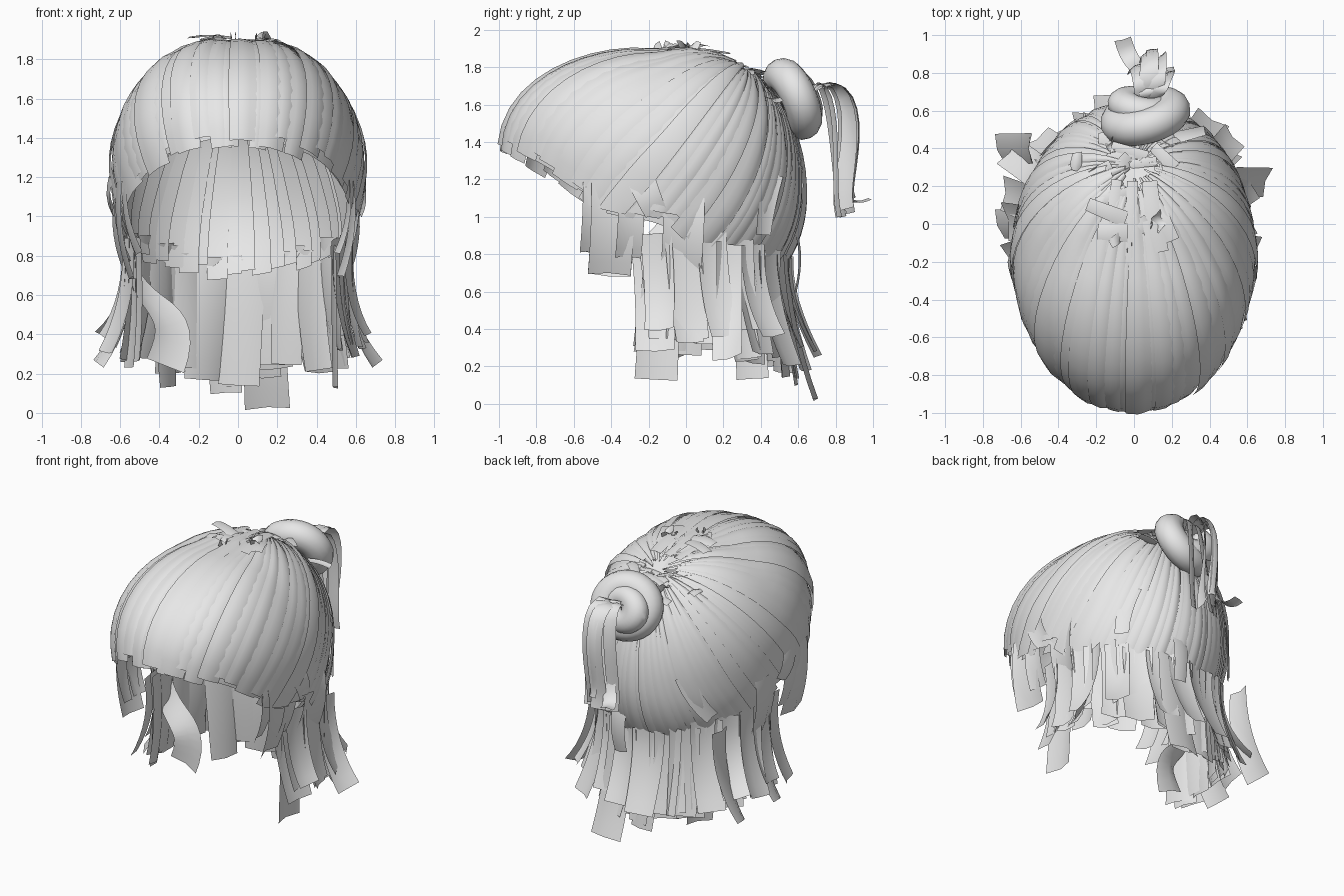
import bpy, bmesh, math, random
from mathutils import Vector, Matrix

random.seed(7)
R = random.uniform
if "Cube" in bpy.data.objects:
    bpy.data.objects.remove(bpy.data.objects["Cube"])

mat = bpy.data.materials.new("light grey hair")
mat.use_nodes = True
grey = (0.8, 0.8, 0.8, 1)
mat.diffuse_color = grey
mat.node_tree.nodes["Principled BSDF"].inputs["Base Color"].default_value = grey


def finish(name, bm):
    mesh = bpy.data.meshes.new(name)
    bm.to_mesh(mesh)
    bm.free()
    mesh.materials.append(mat)
    for p in mesh.polygons:
        p.use_smooth = True
    ob = bpy.data.objects.new(name, mesh)
    bpy.context.collection.objects.link(ob)


def grid(bm, rows):
    """Skin a list of equal-length point rows with quads."""
    vs = [[bm.verts.new(p) for p in row] for row in rows]
    for a, b in zip(vs, vs[1:]):
        for i in range(len(a) - 1):
            bm.faces.new((a[i], a[i + 1], b[i + 1], b[i]))


def bezier(pts, t):
    pts = [Vector(p) for p in pts]
    while len(pts) > 1:
        pts = [a.lerp(b, t) for a, b in zip(pts, pts[1:])]
    return pts[0]


def ribbon(bm, pts, side, width, twist=0.0, taper=0.8, bulge=0.12, n=9):
    """Hair card along a smooth path, slightly arched across its width."""
    rows = []
    for i in range(n):
        t = i / (n - 1)
        tan = (bezier(pts, min(1, t + .02)) - bezier(pts, max(0, t - .02))).normalized()
        s = Vector(side)
        s = (s - tan * s.dot(tan)).normalized()
        s = Matrix.Rotation(twist * t, 3, tan) @ s
        nrm = s.cross(tan)
        w = width * (1 + (taper - 1) * t)
        c = bezier(pts, t)
        rows.append([c - s * w / 2, c + nrm * w * bulge, c + s * w / 2])
    grid(bm, rows)


# Head shape: an egg with a raised brow and a full crown
def surface(d, k=1.0):
    x, y, z = d * k
    dy = y * (0.84 if y < 0 else 0.79)
    shear = -0.11 if y < 0 else -0.05 + 0.18 * max(0, z)
    return Vector((0.635 * x, -0.15 + dy, 1.15 + shear * dy + 0.735 * z))


RIM = [(-1, .22), (-.7, .06), (-.4, -.15), (.1, -.22), (.3, -.4), (1, -.49)]


def rim(phi):
    s = math.sin(phi)
    e = RIM[-1][1]
    for (a, ea), (b, eb) in zip(RIM, RIM[1:]):
        if a <= s <= b:
            e = ea + (eb - ea) * (s - a) / (b - a)
            break
    c = math.sqrt(1 - e * e)
    return Vector((math.cos(phi) * c, s * c, e))


CROWN = Vector((0, .58, .81)).normalized()


def on_cap(phi, t, k=1.0):
    r = rim(phi)
    ang = CROWN.angle(r)
    d = (CROWN * math.sin((1 - t) * ang) + r * math.sin(t * ang)) / math.sin(ang)
    # fill out the brow and the upper sides a little
    h = math.hypot(d.x, d.y)
    f = 1 + max(0, d.z) * (0.13 * abs(d.x) + 0.13 * h ** 3 * max(0, -d.y))
    return surface(d, k * f)


# Under-layer of the cap
bm = bmesh.new()
grid(bm, [[on_cap(math.tau * j / 72, i / 18, .975) for j in range(73)] for i in range(19)])
bmesh.ops.remove_doubles(bm, verts=bm.verts, dist=1e-4)
finish("cap_base", bm)

# Overlapping cap strands sweeping from the crown to the rim
bm = bmesh.new()
count = 58
for i in range(count):
    phi = math.tau * (i + R(-.25, .25)) / count
    half = R(.07, .11)
    lift, end, start = R(.985, 1.005), R(.97, 1.04), R(.02, .12)
    rows = []
    for j in range(15):
        t = start + (end - start) * j / 14
        rows.append([on_cap(phi + half * s, t, lift + .012 * (1 - abs(s)) - .008 * s)
                     for s in (-1, -.5, 0, .5, 1)])
    grid(bm, rows)
finish("cap_strands", bm)

# Inner strands seen through the face opening
bm = bmesh.new()
for i in range(22):
    phi = math.pi * (i + R(-.2, .2)) / 21
    end, k = R(1.03, 1.12), R(.935, .96)
    grid(bm, [[on_cap(phi + .1 * s, .25 + (end - .25) * j / 10, k + .012 * s)
               for s in (-1, 0, 1)] for j in range(11)])
finish("inner_strands", bm)

# Loose tufts around the crown, flat cards along the parting, flaps at the back
bm = bmesh.new()
for i in range(26):
    p = on_cap(R(0, math.tau), R(.04, .3), 1.01)
    q = p + Vector((R(-.22, .22), R(-.12, .12), R(-.03, .01)))
    ribbon(bm, [p, (p + q) / 2 + Vector((0, 0, .02)), q], (0.2, 1, 0), R(.05, .11), n=5)
for i in range(7):
    x = R(-.16, .16)
    ribbon(bm, [(x * 1.3, R(-.22, -.08), 1.89), (x, .02, 1.91), (x * .8, R(.12, .24), 1.87)],
           (1, 0, 0), R(.06, .12), n=5)
for phi in (.6, 2.4):
    ribbon(bm, [on_cap(phi, .6, 1.0), on_cap(phi, .75, 1.03), on_cap(phi + .1, .88, 1.05)],
           (-math.sin(phi), math.cos(phi), .3), .12, n=5)
finish("crown_tufts", bm)

# Side sweeps and locks in front of the ears
bm = bmesh.new()
for sx in (-1, 1):
    phi = -.28 if sx > 0 else math.pi + .28
    grid(bm, [[on_cap(phi + .09 * s, .12 + .9 * j / 14, 1.03 - .01 * abs(s))
               for s in (-1, 0, 1)] for j in range(15)])
    ribbon(bm, [(sx * .64, -.24, 1.2), (sx * .67, -.2, 1.1), (sx * .63, -.16, 1.02)],
           (0, 1, .4), .15, n=5)
    for y, top, low, w in ((-.48, 1.2, .81, .14), (-.39, 1.18, .69, .23),
                           (-.29, 1.15, .78, .14), (-.01, 1.1, .7, .22)):
        x = .635 * math.sqrt(1 - ((y + .15) / .84) ** 2) - .02
        ribbon(bm, [(sx * x, y, top), (sx * (x + .03), y, (top + low) / 2),
                    (sx * (x - .06), y - .02, low)], (0, 1, 0), w, twist=R(-.3, .3), taper=1.0)
finish("side_locks", bm)


# Hanging hair around the neck in three layers, flaring outward at the tips
def hanging(name, count, ring, flare, low, high, width):
    bm = bmesh.new()
    for i in range(count):
        phi = math.radians(-15 + 210 * (i + R(-.2, .2)) / (count - 1))
        c, s = math.cos(phi), math.sin(phi)
        z = R(low, high) + .1 * abs(c) ** 3
        f = flare * R(.92, 1.07)
        top = (ring * c, -.02 + ring * s, R(.77, .81) + .12 * abs(c) ** 2)
        mid = (ring * .96 * c, ring * .93 * s, .58)
        tip = (f * c + R(-.04, .04), f * s + R(-.04, .04), z)
        ribbon(bm, [top, mid, tip], (-s, c, 0), R(.8, 1.2) * width,
               twist=R(-.3, .3), taper=R(.8, 1.1))
    finish(name, bm)


hanging("neck_hair_inner", 15, .54, .57, .09, .24, .2)
hanging("neck_hair_middle", 16, .56, .63, .13, .28, .19)
hanging("neck_hair_outer", 16, .585, .68, .22, .34, .19)

# Individual long locks below the cap
bm = bmesh.new()
ribbon(bm, [(.5, -.12, .85), (.5, -.14, .5), (.51, -.16, .13)], (0, 1, 0), .2, taper=1.15)
ribbon(bm, [(.13, .52, .8), (.13, .54, .4), (.15, .68, .02)], (1, 0, 0), .2, taper=1.15)
ribbon(bm, [(-.08, .5, .8), (-.08, .52, .45), (-.06, .58, .1)], (1, 0, 0), .2)
ribbon(bm, [(-.56, -.04, .8), (-.5, -.06, .5), (-.24, -.08, .56), (-.37, -.08, .24)],
       (.5, 1, 0), .12, twist=1.1, taper=1.7, n=14)
for sx, y in ((1, .22), (-1, .0), (-1, .4)):
    ribbon(bm, [(sx * .54, y, .85), (sx * .52, y, .5), (sx * .71, y, .25)],
           (0, 1, 0), .16, twist=sx * .4, taper=1.05)
ribbon(bm, [(.1, .57, .95), (.12, .63, .8), (.1, .58, .6)], (1, 0, 0), .12)
finish("long_locks", bm)


# Coiled bun
def coil(name, center, axis, major, minor, stretch):
    bpy.ops.mesh.primitive_torus_add(major_radius=major, minor_radius=minor,
                                     major_segments=32, minor_segments=14)
    ob = bpy.context.object
    ob.name = name
    ob.data.transform(Matrix.Diagonal((stretch, 1, 1, 1)))
    ob.data.transform(Vector(axis).to_track_quat('Z', 'Y').to_matrix().to_4x4())
    ob.location = center
    ob.data.materials.append(mat)
    bpy.ops.object.shade_smooth_by_angle()


coil("bun_outer_coil", (.06, .57, 1.63), (-.25, .9, .4), .135, .095, 1.06)
coil("bun_inner_coil", (.05, .62, 1.63), (.15, .9, .35), .08, .08, 1.2)

# Tail spilling out of the bun
bm = bmesh.new()
for x, y, z, w, out in ((.0, .82, 1.0, .08, .9), (.07, .88, 1.02, .1, .99),
                        (.14, .85, 1.04, .1, .95), (.18, .82, 1.0, .07, .84),
                        (.1, .9, 1.1, .06, 1.0), (.05, .84, 1.0, .08, .8)):
    ribbon(bm, [(.07 + .3 * (x - .07), .66, 1.66), (x + .02, out - .06, 1.86),
                (x + R(-.05, .05), out, 1.42), (x, y - .05, 1.2), (x, y, z)],
           (1, .4, 0), w, twist=R(-1.2, 1.2), taper=1.0, n=14)
ribbon(bm, [(.05, .8, 1.3), (.02, .82, 1.12), (-.03, .87, 1.04), (-.06, .98, 1.09)],
       (1, .2, 0), .09, taper=1.0)
finish("bun_tail", bm)
